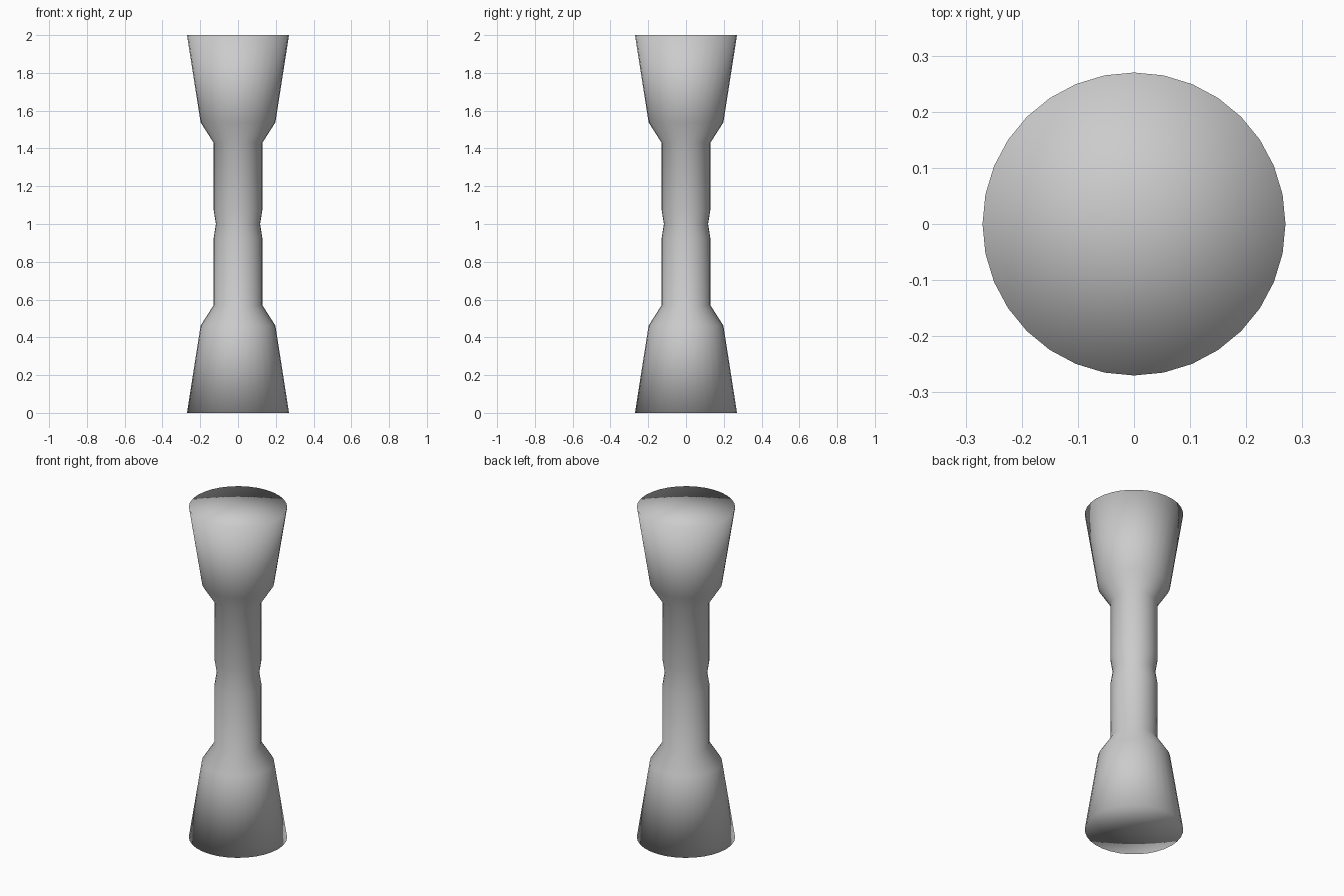
import bpy, bmesh, math

if "Cube" in bpy.data.objects:
    bpy.data.objects.remove(bpy.data.objects["Cube"])

SIDES = 32
# lower half profile (radius, height), mirrored about z = 1
HALF = [(0.27, 0.0), (0.198, 0.462), (0.129, 0.57), (0.129, 0.925), (0.117, 1.0)]
PROFILE = HALF + [(r, 2.0 - z) for r, z in reversed(HALF[:-1])]


def ring(bm, r, z):
    return [bm.verts.new((r * math.cos(2 * math.pi * i / SIDES),
                          r * math.sin(2 * math.pi * i / SIDES), z))
            for i in range(SIDES)]


def lathe(name, profile):
    bm = bmesh.new()
    rings = [ring(bm, r, z) for r, z in profile]
    # side walls
    for a, b in zip(rings, rings[1:]):
        for i in range(SIDES):
            j = (i + 1) % SIDES
            bm.faces.new((a[i], a[j], b[j], b[i]))
    # flat end caps fanned from a centre point
    for loop, z in ((rings[0], profile[0][1]), (rings[-1], profile[-1][1])):
        c = bm.verts.new((0, 0, z))
        for i in range(SIDES):
            bm.faces.new((c, loop[i], loop[(i + 1) % SIDES]))
    bmesh.ops.recalc_face_normals(bm, faces=bm.faces)
    # smooth everywhere, including over the rims
    for f in bm.faces:
        f.smooth = True
    mesh = bpy.data.meshes.new(name)
    bm.to_mesh(mesh)
    bm.free()
    obj = bpy.data.objects.new(name, mesh)
    bpy.context.collection.objects.link(obj)
    return obj


# double-ended pounding pestle with a waisted grip
lathe("pestle", PROFILE)
